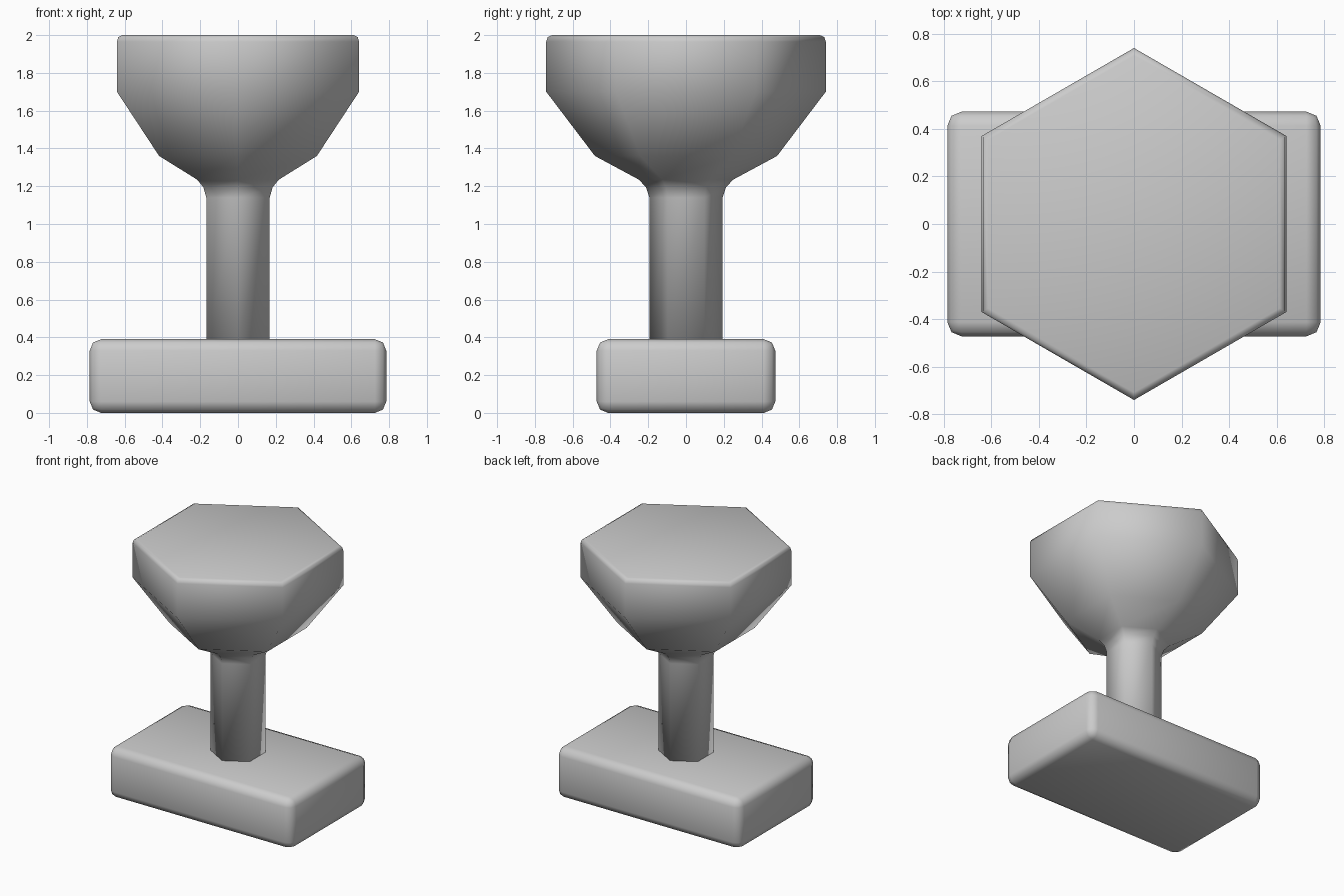
import bpy, bmesh
from math import sin, cos, pi

if "Cube" in bpy.data.objects:
    bpy.data.objects.remove(bpy.data.objects["Cube"])


def add_object(name, bm):
    bmesh.ops.recalc_face_normals(bm, faces=bm.faces)
    for f in bm.faces:
        f.smooth = True
    mesh = bpy.data.meshes.new(name)
    bm.to_mesh(mesh)
    bm.free()
    obj = bpy.data.objects.new(name, mesh)
    bpy.context.collection.objects.link(obj)
    return obj


def hex_loft(name, profile):
    """Stack six-sided rings (radius, z), corners on the y axis, ends capped."""
    bm = bmesh.new()
    rings = [[bm.verts.new((r * cos(pi / 2 + i * pi / 3), r * sin(pi / 2 + i * pi / 3), z))
              for i in range(6)] for r, z in profile]
    for a, b in zip(rings, rings[1:]):
        for i in range(6):
            j = (i + 1) % 6
            bm.faces.new((a[i], a[j], b[j], b[i]))
    bm.faces.new(rings[0])
    bm.faces.new(rings[-1])
    return add_object(name, bm)


# Rectangular foot block with rounded edges
bm = bmesh.new()
bmesh.ops.create_cube(bm, size=1)
for v in bm.verts:
    v.co.x *= 1.57
    v.co.y *= 0.945
    v.co.z = v.co.z * 0.39 + 0.195
base = add_object("base", bm)
bevel = base.modifiers.new("rounded_edges", 'BEVEL')
bevel.width = 0.06
bevel.segments = 2

# Hexagonal stem flaring into the faceted head with a softened top rim
hex_loft("stem_and_head", [
    (0.194, 0.37), (0.194, 1.14), (0.212, 1.195), (0.25, 1.235),
    (0.482, 1.36), (0.74, 1.70), (0.74, 1.965), (0.732, 1.99), (0.708, 2.0)])
